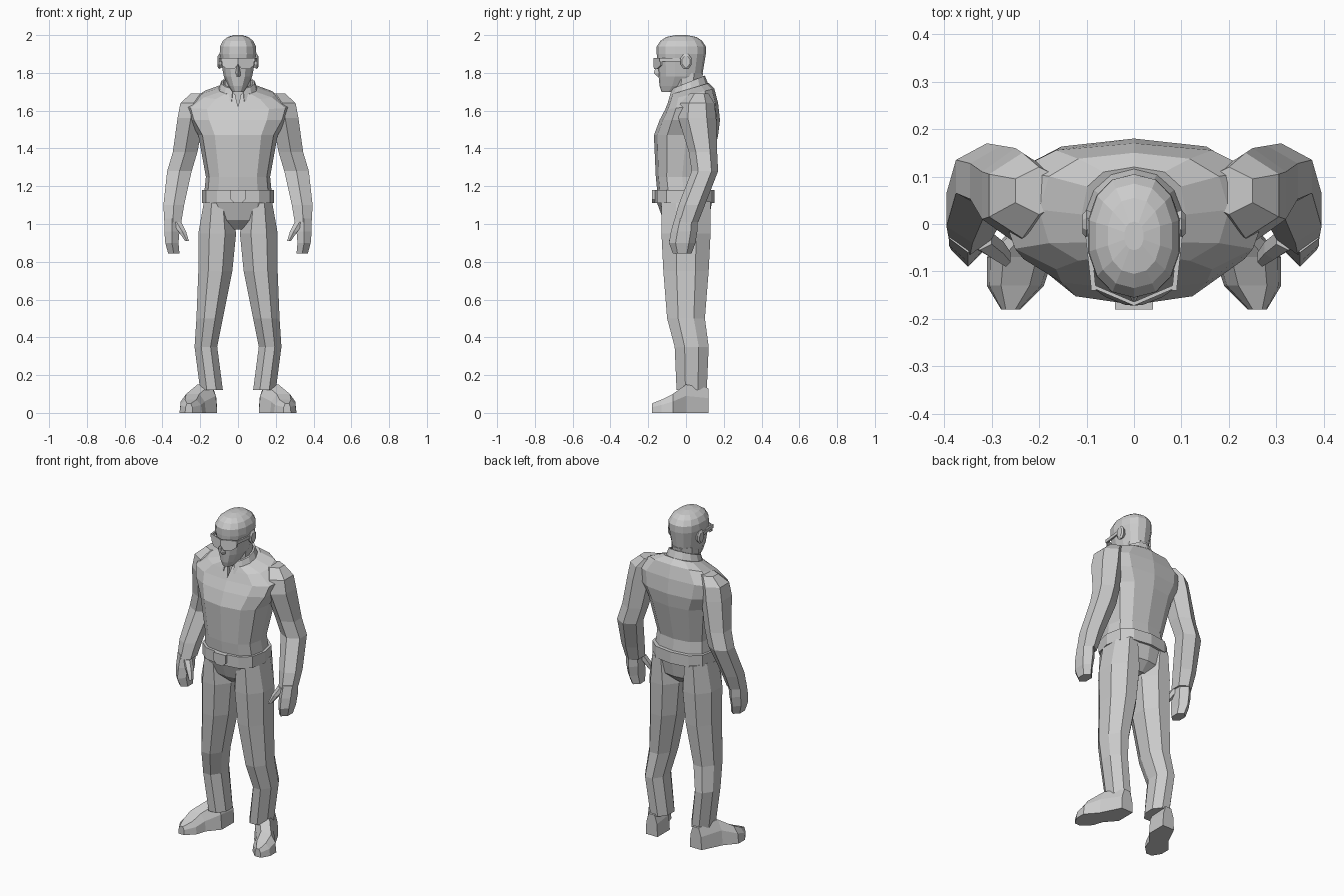
import bpy, bmesh, math

old = bpy.data.objects.get("Cube")
if old:
    bpy.data.objects.remove(old, do_unlink=True)

grey = bpy.data.materials.new("plain_grey")
grey.use_nodes = True
COLOUR = (.6, .6, .6, 1)
grey.diffuse_color = COLOUR
grey.node_tree.nodes["Principled BSDF"].inputs["Base Color"].default_value = COLOUR


def skin(name, rings, side=1):
    """Skin a stack of equal rings, capped at both ends; side -1 mirrors it."""
    bm = bmesh.new()
    rows = [[bm.verts.new((x * side, y, z)) for x, y, z in ring] for ring in rings]
    count = len(rows[0])
    for low, high in zip(rows, rows[1:]):
        for i in range(count):
            j = (i + 1) % count
            bm.faces.new((low[i], low[j], high[j], high[i]))
    bm.faces.new(rows[0])
    bm.faces.new(rows[-1])
    bmesh.ops.recalc_face_normals(bm, faces=bm.faces)
    mesh = bpy.data.meshes.new(name)
    bm.to_mesh(mesh)
    bm.free()
    mesh.materials.append(grey)
    obj = bpy.data.objects.new(name, mesh)
    bpy.context.collection.objects.link(obj)
    return obj


def pair(name, rings):
    """Build the left part and its mirrored right twin."""
    skin("left_" + name, rings, 1)
    skin("right_" + name, rings, -1)


def outline(sides, turn=0, power=2):
    """Superellipse points that exactly fill a unit square."""
    points = []
    for i in range(sides):
        angle = math.tau * (i + turn) / sides
        c, s = math.cos(angle), math.sin(angle)
        points.append((math.copysign(abs(c) ** (2 / power), c),
                       math.copysign(abs(s) ** (2 / power), s)))
    wide = max(x for x, y in points)
    deep = max(y for x, y in points)
    return [(x / wide, y / deep) for x, y in points]


def stack(shape, sections):
    """Level rings from centre x, centre y, z, half width and half depth."""
    return [[(x + u * w, y + v * d, z) for u, v in shape] for x, y, z, w, d in sections]


def central(shape, sections):
    """Level rings on the centre line from y, z, half width and half depth."""
    return stack(shape, [(0, *section) for section in sections])


def slab(points, front, back, bend=0):
    """Front-facing x, z outline given thickness along y, curving back with x."""
    return [[(x, y + bend * x * x, z) for x, z in points] for y in (front, back)]


TRUNK = outline(12, power=2.6)
SKULL = outline(14, turn=.5, power=2.2)
ROUND = outline(8, turn=.5)
SLIM = outline(6, turn=.5)

# Jacket with flared chest, its shoulder line rising towards the back
jacket = skin("jacket", central(TRUNK, [
    (-.01, 1.15, .18, .14),
    (-.02, 1.25, .17, .14),
    (0, 1.47, .21, .17),
    (.02, 1.55, .26, .16),
    (.03, 1.62, .28, .14),
    (.03, 1.68, .2, .12),
    (.02, 1.71, .11, .1),
]))
for vertex in jacket.data.vertices:
    vertex.co.z += 2 * max(0, vertex.co.z - 1.56) * vertex.co.y

# Notch at the throat of the jacket
notch = skin("notch_cutter", slab([(-.03, 1.75), (.03, 1.75), (0, 1.62)], -.3, -.07))
notch.hide_render = True
cut = jacket.modifiers.new("throat_notch", 'BOOLEAN')
cut.object = notch
cut.solver = 'EXACT'
bpy.context.view_layer.objects.active = jacket
bpy.ops.object.modifier_apply(modifier=cut.name)
bpy.data.objects.remove(notch, do_unlink=True)

# Neck and a sloping collar that opens at the front
skin("neck", central(ROUND, [(0, 1.65, .07, .07), (.01, 1.8, .07, .08)]))
collar = []
for step in range(13):
    angle = math.radians(27 * step - 72)
    x, y = math.cos(angle), math.sin(angle)
    collar.append([(x * r, .01 + y * r, z + .4 * y * r)
                   for r, z in ((.11, 1.69), (.09, 1.75), (.08, 1.75), (.08, 1.69))])
skin("collar", collar)

# Belt, buckle and hips
skin("belt", central(TRUNK, [(-.01, 1.11, .19, .16), (-.01, 1.18, .19, .16)]))
skin("belt_buckle", slab([(-.04, 1.13), (-.02, 1.11), (.02, 1.11),
                          (.04, 1.13), (.04, 1.18), (-.04, 1.18)], -.16, -.18))
skin("hips", central(TRUNK, [(0, .97, .05, .07), (0, 1.02, .17, .12), (-.01, 1.13, .18, .15)]))

# Trouser legs, wide at the thigh with a break at the knee
pair("leg", stack(ROUND, [
    (.14, .03, .12, .06, .08),
    (.17, .03, .35, .06, .09),
    (.15, 0, .5, .07, .1),
    (.12, 0, .75, .09, .12),
    (.11, 0, .95, .1, .13),
    (.11, 0, 1.12, .07, .13),
]))

# Shoes turned outwards, from heel to toe
SOLE = [(-1, 0), (1, 0), (.9, .6), (.5, 1), (-.5, 1), (-.9, .6)]
pair("shoe", [[(x + u * w, y, v * h) for u, v in SOLE] for x, y, w, h in (
    (.15, .12, .04, .13),
    (.18, 0, .07, .15),
    (.24, -.07, .07, .1),
    (.25, -.13, .06, .07),
    (.26, -.18, .02, .05),
)])

# Sleeves from shoulder cap through the bent elbow to the cuff
pair("sleeve", stack(SLIM, [
    (.2, .07, 1.69, .05, .05),
    (.235, .06, 1.64, .07, .09),
    (.25, .06, 1.56, .07, .1),
    (.28, .09, 1.38, .065, .075),
    (.31, .1, 1.28, .065, .07),
    (.34, .03, 1.1, .055, .07),
    (.345, 0, 1.01, .045, .065),
]))

# Hands with curled fingers and a thumb
pair("hand", stack(SLIM, [
    (.35, 0, 1.03, .04, .06),
    (.35, -.01, .96, .04, .07),
    (.35, -.02, .9, .035, .07),
    (.34, -.02, .845, .03, .05),
]))
pair("thumb", stack(SLIM, [
    (.325, -.03, 1.01, .025, .025),
    (.295, -.05, .96, .02, .025),
    (.27, -.07, .91, .01, .02),
]))

# Head, from chin to crown
skin("head", central(SKULL, [
    (-.08, 1.7, .03, .05),
    (-.05, 1.73, .05, .09),
    (-.03, 1.78, .075, .115),
    (-.025, 1.9, .097, .13),
    (-.025, 1.94, .095, .13),
    (-.025, 1.97, .08, .11),
    (-.025, 1.99, .055, .08),
    (-.025, 2, .02, .03),
]))

# Nose and ears
skin("nose", [[(-w, -.13, z), (w, -.13, z), (0, y, z)] for w, y, z in
              ((.02, -.15, 1.78), (.02, -.17, 1.8), (.01, -.15, 1.87))])
pair("ear", [[(x, .03 * size * u, 1.86 + .04 * size * v) for u, v in ROUND]
             for x, size in ((.08, .7), (.1, 1), (.108, .7))])

# Wraparound glasses
LENS = [(0, 1.845), (.02, 1.82), (.06, 1.82), (.085, 1.84), (.085, 1.88), (0, 1.88)]
pair("lens", slab(LENS, -.172, -.164, bend=5))
TEMPLE = outline(4, turn=.5)
pair("glasses_arm", [[(x + .005 * u, y, 1.87 + .01 * v) for u, v in TEMPLE]
                     for x, y in ((.085, -.14), (.09, -.09), (.1, 0))])
